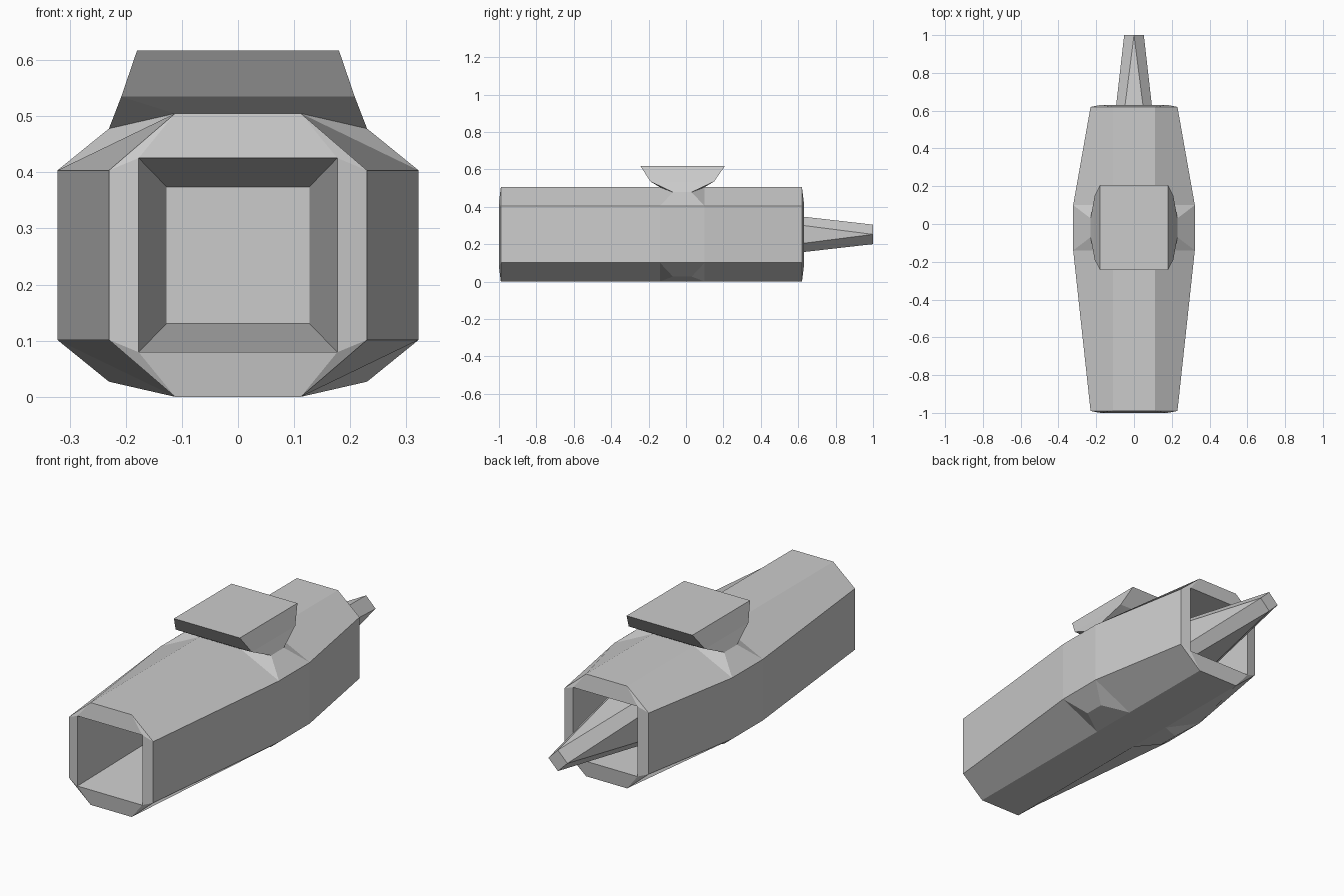
import bpy, bmesh

if "Cube" in bpy.data.objects:
    bpy.data.objects.remove(bpy.data.objects["Cube"])

ZC = 0.2525  # height of the body axis


def build(name, faces):
    """Make an object from polygons given as coordinate lists, welding shared corners."""
    bm = bmesh.new()
    for f in faces:
        bm.faces.new([bm.verts.new(p) for p in f])
    bmesh.ops.remove_doubles(bm, verts=bm.verts, dist=0.0005)
    bmesh.ops.recalc_face_normals(bm, faces=bm.faces)
    me = bpy.data.meshes.new(name)
    bm.to_mesh(me)
    bm.free()
    ob = bpy.data.objects.new(name, me)
    bpy.context.collection.objects.link(ob)
    return ob


def octagon(y, side, side_h, flat, top_h):
    """Eight corners; even-numbered edges are flats, odd-numbered are chamfers."""
    pts = [(side, -side_h), (side, side_h), (flat, top_h), (-flat, top_h),
           (-side, side_h), (-side, -side_h), (-flat, -top_h), (flat, -top_h)]
    return [(x, y, ZC + z) for x, z in pts]


def square(y, w, h):
    return [(x, y, ZC + z) for x, z in ((w, -h), (w, h), (-w, h), (-w, -h))]


def loft(a, b, skip=()):
    n = len(a)
    return [[a[i], a[(i + 1) % n], b[(i + 1) % n], b[i]] for i in range(n) if i not in skip]


# Hollow body: faceted shell, widest around the middle
rings = [octagon(y, w, 0.151, 0.112, 0.2525)
         for y, w in ((-0.99, 0.23), (-0.14, 0.322), (0.10, 0.322), (0.62, 0.23))]
faces = loft(rings[0], rings[1]) + loft(rings[2], rings[3])
faces += loft(rings[1], rings[2], skip=(1, 3, 5, 7))

# Raised ridges on the four chamfers of the middle section
for sx in (1, -1):
    for sz in (1, -1):
        b1, b2 = [(sx * 0.322, y, ZC + sz * 0.151) for y in (-0.14, 0.10)]
        p1, p2 = [(sx * 0.23, y, ZC + sz * 0.2255) for y in (-0.07, 0.03)]
        a1, a2 = [(sx * 0.112, y, ZC + sz * 0.2525) for y in (-0.14, 0.10)]
        faces += [[b1, b2, p2, p1], [b1, p1, a1], [b2, a2, p2], [a1, p1, p2, a2]]

# End rims and tapering square recesses
for ring, rim_y, end_y, end_w, end_h in ((rings[0], -1.0, -0.30, 0.127, 0.1215),
                                         (rings[3], 0.63, 0.10, 0.16, 0.158)):
    mouth = square(rim_y, 0.177, 0.173)
    end = square(end_y, end_w, end_h)
    for i in range(4):
        j = (i + 1) % 4
        a, b, c = ring[2 * i], ring[2 * i + 1], ring[(2 * i + 2) % 8]
        faces += [[a, b, mouth[j], mouth[i]], [b, c, mouth[j]]]
    faces += loft(mouth, end) + [end]
build("engine_body", faces)

# Mounting block on top, flaring outward from the body
faces = []
low = {}
for sx in (1, -1):
    a = [(sx * 0.112, y, 0.505) for y in (-0.14, 0.10)]
    p = [(sx * 0.23, y, 0.478) for y in (-0.07, 0.03)]
    q = [(sx * 0.208, y, 0.535) for y in (-0.19, 0.15)]
    t = [(sx * 0.18, y, 0.617) for y in (-0.243, 0.207)]
    faces += [[p[0], p[1], q[1], q[0]], [q[0], q[1], t[1], t[0]]]
    faces += [[a[k], q[k], p[k]] for k in (0, 1)]
    low[sx] = (a, q, t)
(ar, qr, tr), (al, ql, tl) = low[1], low[-1]
for k in (0, 1):
    faces += [[al[k], ar[k], qr[k], ql[k]], [ql[k], qr[k], tr[k], tl[k]]]
faces.append([tr[0], tr[1], tl[1], tl[0]])
build("mount_block", faces)

# Exhaust spike: eight-sided base narrowing to a diamond tip
r, w, tip = 0.155, 0.115, 0.052
base = octagon(0.10, r, w, w, r)
dia = [(x, 1.0, ZC + z) for x, z in ((tip, 0), (0, tip), (-tip, 0), (0, -tip))]
faces = [base, dia]
for i in range(4):
    a, b, c = base[2 * i], base[2 * i + 1], base[(2 * i + 2) % 8]
    faces += [[a, b, dia[i]], [b, c, dia[(i + 1) % 4], dia[i]]]
build("exhaust_spike", faces)
